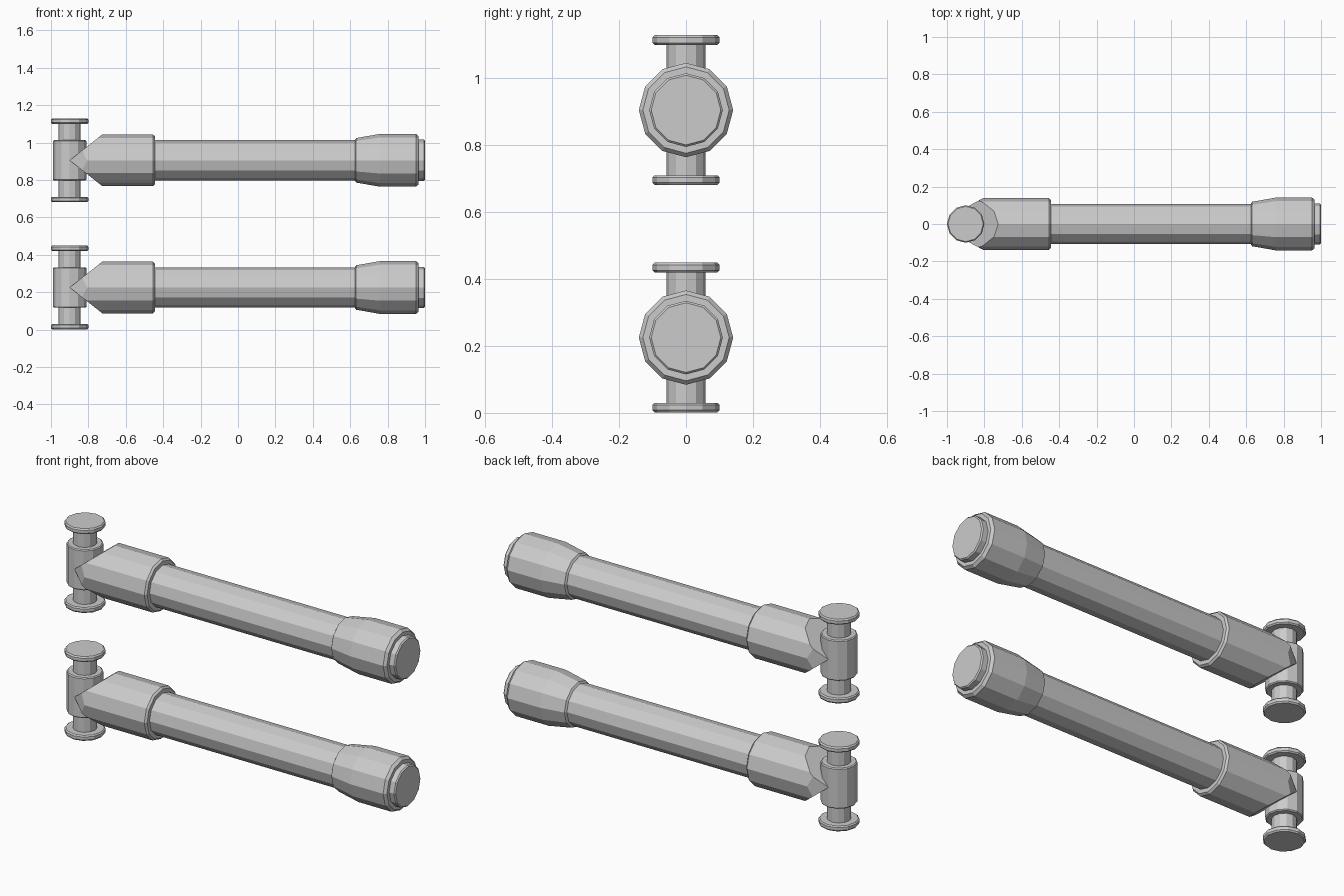
import bpy, bmesh, math
from mathutils import Vector

if "Cube" in bpy.data.objects:
    bpy.data.objects.remove(bpy.data.objects["Cube"])

SIDES = 12
PIVOT_X = -0.9


def lathe(name, profile, axis, origin, cuts=()):
    """Spin (position, radius) points round an axis, cap the ends, then trim by planes."""
    bm = bmesh.new()
    rings = []
    for t, r in profile:
        ring = []
        for i in range(SIDES):
            a = 2 * math.pi * i / SIDES
            u, v = r * math.cos(a), r * math.sin(a)
            ring.append(bm.verts.new((t, u, v) if axis == 'X' else (u, v, t)))
        rings.append(ring)
    for a, b in zip(rings, rings[1:]):
        for i in range(SIDES):
            j = (i + 1) % SIDES
            bm.faces.new((a[i], a[j], b[j], b[i]))
    bm.faces.new(rings[0][::-1])
    bm.faces.new(rings[-1])
    for point, normal in cuts:
        bmesh.ops.bisect_plane(bm, geom=bm.verts[:] + bm.edges[:] + bm.faces[:], dist=1e-5,
                               plane_co=Vector(point), plane_no=Vector(normal), clear_outer=True)
        bmesh.ops.holes_fill(bm, edges=[e for e in bm.edges if e.is_boundary], sides=0)
    bmesh.ops.recalc_face_normals(bm, faces=bm.faces[:])
    mesh = bpy.data.meshes.new(name)
    bm.to_mesh(mesh)
    bm.free()
    ob = bpy.data.objects.new(name, mesh)
    ob.location = origin
    bpy.context.collection.objects.link(ob)
    return ob


# Planes that mitre the sleeve above/below and chamfer its sides toward the pivot
mitres = [((PIVOT_X, 0, 0), (-0.137, 0, s * 0.173)) for s in (1, -1)]
chamfers = [((-0.807, s * 0.138, 0), (-0.05, s * 0.093, 0)) for s in (1, -1)]

for level, z in (("lower", 0.225), ("upper", 0.905)):
    # Long bar
    lathe(level + "_bar", [(-0.6, 0.108), (0.7, 0.108)], 'X', (0, 0, z))
    # Flared end grip with stepped plug
    lathe(level + "_grip", [(0.625, 0.108), (0.632, 0.119), (0.758, 0.141), (0.952, 0.141),
                            (0.966, 0.129), (0.966, 0.110), (0.994, 0.110), (1.0, 0.104)],
          'X', (0, 0, z))
    # Mitred sleeve joining the pivot
    lathe(level + "_sleeve", [(-0.95, 0.138), (-0.455, 0.138), (-0.445, 0.129)],
          'X', (0, 0, z), mitres + chamfers)
    # Upright pivot: pin, collar and end flanges
    lathe(level + "_pin", [(-0.21, 0.059), (0.21, 0.059)], 'Z', (PIVOT_X, 0, z))
    lathe(level + "_collar", [(-0.108, 0.084), (-0.103, 0.089), (0.103, 0.089), (0.108, 0.084)],
          'Z', (PIVOT_X, 0, z))
    for side, s in (("top", 1), ("bottom", -1)):
        lathe(f"{level}_{side}_flange", [(s * 0.195, 0.094), (s * 0.201, 0.1),
                                         (s * 0.217, 0.1), (s * 0.224, 0.094)],
              'Z', (PIVOT_X, 0, z))
